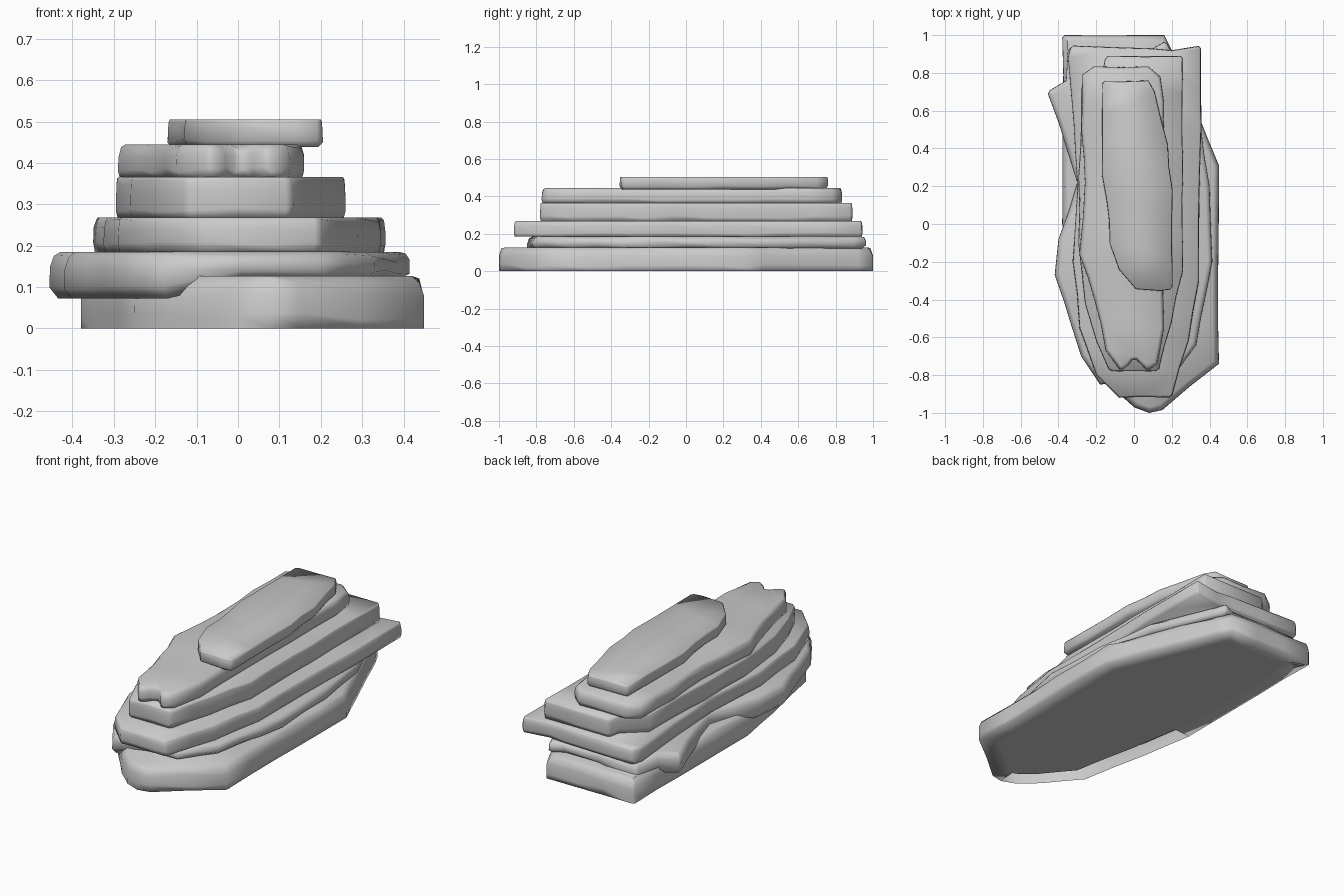
import bpy, bmesh, math, random
from mathutils import Vector

if "Cube" in bpy.data.objects:
    bpy.data.objects.remove(bpy.data.objects["Cube"])

random.seed(4)


def offset_ring(pts, d):
    """Move every outline point inwards by d (outline runs clockwise)."""
    out = []
    n = len(pts)
    for i, p in enumerate(pts):
        a = (p - pts[i - 1]).normalized()
        b = (pts[(i + 1) % n] - p).normalized()
        t = (a + b).normalized()
        out.append(p + Vector((t.y, -t.x)) * d / max(t.dot(b), 0.5))
    return out


def slab(name, outline, z0, z1, top=0.01, low=0.004, sag=None, gap=False):
    # clip the corners, split long edges and chip them slightly inwards
    base = []
    for i, p in enumerate(outline):
        p = Vector(p)
        a, b = Vector(outline[i - 1]), Vector(outline[(i + 1) % len(outline)])
        if (a - p).angle(b - p) < 2.0:
            base += [p + (q - p).normalized() * 0.014 for q in (a, b)]
        else:
            base.append(p)
    pts = []
    for i, p in enumerate(base):
        q = base[(i + 1) % len(base)]
        pts.append(p)
        n = int((q - p).length / 0.22)
        t = (q - p).normalized()
        for k in range(1, n + 1):
            pts.append(p.lerp(q, k / (n + 1)) + Vector((t.y, -t.x)) * random.uniform(0, 0.006))
    h = z1 - z0
    # rings from base to top: (inset, height fraction)
    rings = [(low, 0), (0, 0.25), (0.001, 0.68), (top * 0.4, 0.9), (top, 1)]
    if gap:
        rings.insert(0, (0.1, 0))      # inner rim of the underside
    first = 2 if gap else 1
    bm = bmesh.new()
    loops = []
    for j, (d, f) in enumerate(rings):
        ring = []
        for p, c in zip(pts, offset_ring(pts, d)):
            zb = z0 - (sag(p) if sag else 0)
            z = zb + (z1 - zb) * f
            if first <= j < first + 3:
                z += random.uniform(-0.1, 0.06) * h
            ring.append(bm.verts.new((c.x, c.y, z)))
        loops.append(ring)
    n = len(pts)
    for j, (a, b) in enumerate(zip(loops, loops[1:])):
        for i in range(n):
            k = (i + 1) % n
            m = (pts[i] + pts[k]) / 2
            # the underside is broken open along the front left
            if gap and j == 0 and m.x < 0.05 and m.y < 0:
                continue
            bm.faces.new((a[i], b[i], b[k], a[k]))
    bm.faces.new(loops[-1])
    bm.faces.new(loops[0][::-1])
    bmesh.ops.triangulate(bm, faces=[f for f in bm.faces if len(f.verts) > 4])
    bmesh.ops.recalc_face_normals(bm, faces=bm.faces)
    if sum(f.normal.z * f.calc_area() for f in bm.faces if f.calc_center_median().z > z1 - 0.005) < 0:
        bmesh.ops.reverse_faces(bm, faces=bm.faces)
    me = bpy.data.meshes.new(name)
    bm.to_mesh(me)
    bm.free()
    ob = bpy.data.objects.new(name, me)
    bpy.context.collection.objects.link(ob)
    bpy.ops.object.select_all(action='DESELECT')
    ob.select_set(True)
    bpy.context.view_layer.objects.active = ob
    bpy.ops.object.shade_smooth_by_angle(angle=math.radians(110))
    return ob


# bottom slab
slab("base_slab", [(-.38, 1), (.16, 1), (.2, .92), (.36, .53), (.45, .31), (.45, -.74),
                   (.15, -.985), (.08, -1), (0, -.97), (-.1, -.88), (-.25, -.7),
                   (-.33, -.3), (-.38, 0)], 0, .127, top=.03, low=0, gap=True)

# second slab droops over the left of the base
slab("second_slab", [(-.46, .7), (-.36, .76), (-.35, .93), (.1, .93), (.17, .97), (.2, .9),
                     (.35, .55), (.4, .2), (.415, -.2), (.33, -.64), (.2, -.82), (-.18, -.85),
                     (-.28, -.7), (-.42, -.27), (-.4, -.08), (-.3, .22)], .122, .185,
     top=.025, low=.02, sag=lambda p: .05 if p.x < -.17 else 0)

# third slab
slab("third_slab", [(-.35, .88), (-.335, .945), (.1, .93), (.2, .92), (.355, .945), (.357, .5),
                    (.345, -.3), (.29, -.62), (.2, -.92), (-.08, -.92), (-.2, -.8),
                    (-.29, -.55), (-.325, -.2), (-.3, .2)], .185, .268)

# fourth slab
slab("fourth_slab", [(-.28, .72), (-.165, .82), (-.15, .89), (.26, .89), (.26, .3), (.26, -.25),
                     (.2, -.52), (.13, -.78), (-.13, -.78), (-.2, -.62), (-.26, -.42),
                     (-.295, -.1), (-.295, .25)], .268, .366, top=.006)

# fifth slab with a notch in its front end
slab("fifth_slab", [(-.275, .79), (-.21, .835), (.075, .835), (.14, .78), (.16, .64), (.16, -.55),
                    (.125, -.74), (.07, -.78), (.035, -.74), (0, -.71), (-.03, -.75), (-.07, -.78),
                    (-.15, -.67), (-.21, -.4), (-.29, -.16), (-.26, .22), (-.28, .5)],
     .366, .445, top=.018)

# top slab
slab("top_slab", [(-.17, .755), (.075, .76), (.11, .7), (.18, .42), (.205, .18), (.205, -.345),
                  (.14, -.355), (.01, -.345), (-.08, -.24), (-.13, -.1), (-.145, .12), (-.17, .26)],
     .438, .505, top=.005, low=.012)
